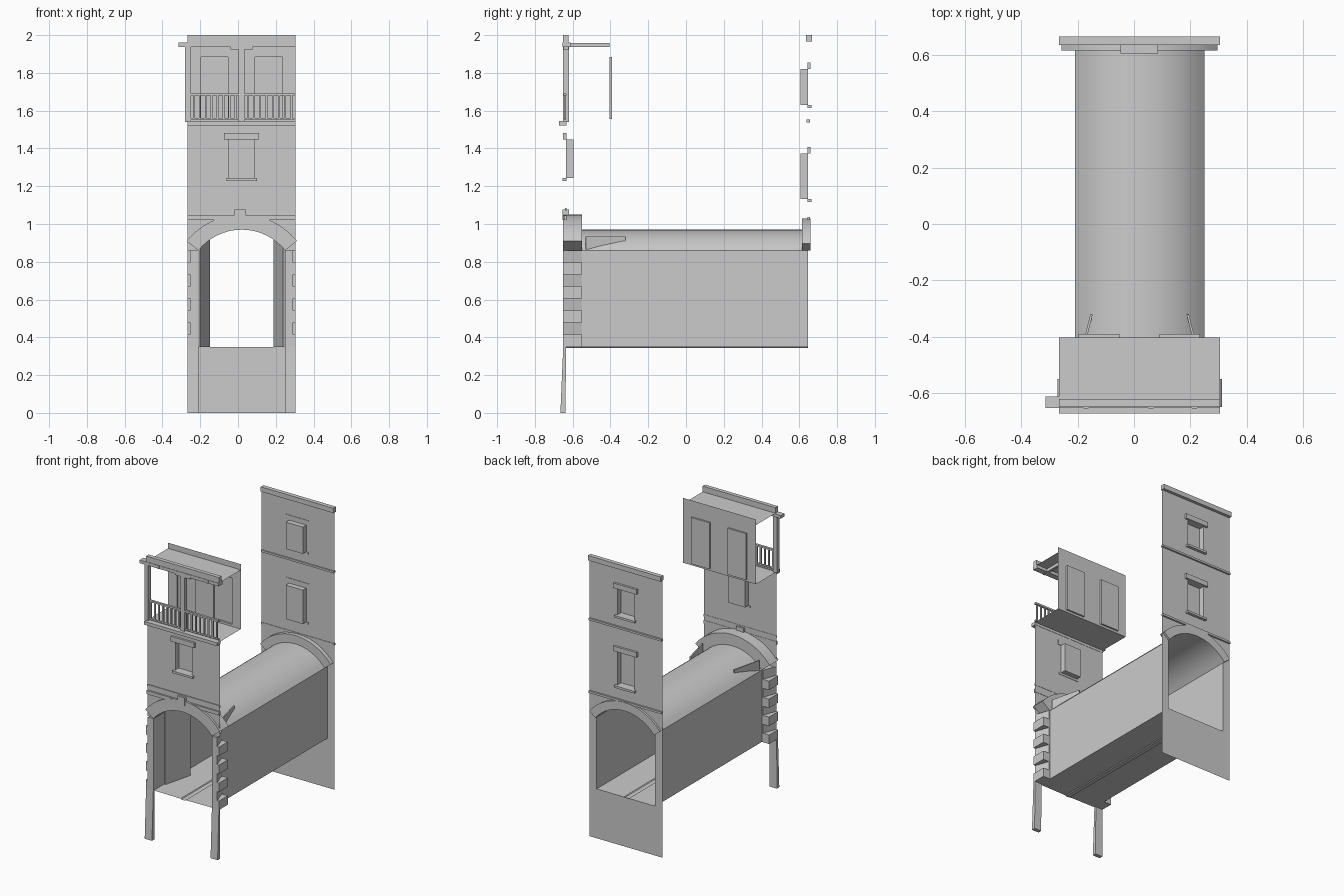
import bpy, bmesh, math

if "Cube" in bpy.data.objects:
    bpy.data.objects.remove(bpy.data.objects["Cube"])

CX = 0.02                       # centre of the passage
X0, X1 = -0.267, 0.305          # facade sides
FY, BY = -0.635, 0.645          # front and back wall planes
AZ, A0 = 0.675, math.radians(38.8)   # arch centre height, springing angle


def finish(name, bm, smooth=False):
    bmesh.ops.recalc_face_normals(bm, faces=bm.faces[:])
    me = bpy.data.meshes.new(name)
    bm.to_mesh(me)
    bm.free()
    ob = bpy.data.objects.new(name, me)
    bpy.context.collection.objects.link(ob)
    if smooth:
        bpy.ops.object.select_all(action='DESELECT')
        ob.select_set(True)
        bpy.context.view_layer.objects.active = ob
        bpy.ops.object.shade_smooth_by_angle(angle=math.radians(30))
    return ob


def add_hull(bm, bottom, top, closed=True):
    """Connect two matching point loops; optionally cap both ends."""
    a = [bm.verts.new(p) for p in bottom]
    b = [bm.verts.new(p) for p in top]
    n = len(a)
    for i in range(n):
        j = (i + 1) % n
        bm.faces.new((a[i], a[j], b[j], b[i]))
    if closed:
        bm.faces.new(a)
    bm.faces.new(b)


def add_box(bm, x0, x1, y0, y1, z0, z1):
    add_hull(bm, [(x0, y0, z0), (x1, y0, z0), (x1, y1, z0), (x0, y1, z0)],
             [(x0, y0, z1), (x1, y0, z1), (x1, y1, z1), (x0, y1, z1)])


def boxes(name, *dims):
    bm = bmesh.new()
    for d in dims:
        add_box(bm, *d)
    return finish(name, bm)


def arc(r, n=16):
    """Arch points from right to left as (x, z)."""
    step = (math.pi - 2 * A0) / n
    return [(CX + r * math.cos(A0 + i * step), AZ + r * math.sin(A0 + i * step))
            for i in range(n + 1)]


def rect(x0, x1, z0, z1):
    return [(x0, z0), (x1, z0), (x1, z1), (x0, z1)]


def wall(name, y, *loops):
    """Flat wall: first loop is the outline, the others are openings."""
    bm = bmesh.new()
    edges = []
    for loop in loops:
        vs = [bm.verts.new((x, y, z)) for x, z in loop]
        edges += [bm.edges.new((vs[i], vs[i - 1])) for i in range(len(vs))]
    bmesh.ops.triangle_fill(bm, use_beauty=True, use_dissolve=False,
                            edges=edges, normal=(0, -1, 0))
    return finish(name, bm)


def arch_trim(name, r_out, y0, y1):
    prof = arc(0.295) + arc(r_out)[::-1]
    bm = bmesh.new()
    add_hull(bm, [(x, y0, z) for x, z in prof], [(x, y1, z) for x, z in prof])
    return finish(name, bm, True)


def window(name, wy, s, z0, z1):
    """Recess sunk inward with lintel and sill; s is the outward y direction."""
    bm = bmesh.new()
    r = rect(-0.048, 0.085, z0, z1)
    add_hull(bm, [(x, wy, z) for x, z in r],
             [(x, wy - s * 0.04, z) for x, z in r], closed=False)
    finish(name + "_recess", bm)
    boxes(name + "_trim",
          (-0.073, 0.11, *sorted((wy - s * .003, wy + s * .015)), z1, z1 + 0.035),
          (-0.06, 0.10, *sorted((wy - s * .003, wy + s * .02)), z0 - 0.015, z0))
    return r


# Windows
front_win = window("front_window", FY, -1, 1.243, 1.447)
back_win1 = window("back_lower_window", BY, 1, 1.132, 1.373)
back_win2 = window("back_upper_window", BY, 1, 1.63, 1.82)

# Facade walls
spring = arc(0.295)
wall("front_wall", FY,
     [(X1, spring[0][1])] + spring + [(X0, spring[-1][1]), (X0, 1.54), (X1, 1.54)],
     front_win)
wall("back_wall", BY, rect(X0, X1, 0, 2.0),
     spring + [(spring[-1][0], 0.35), (spring[0][0], 0.35)], back_win1, back_win2)

# Arch trims and keystone
arch_trim("front_arch", 0.375, -0.65, -0.55)
arch_trim("back_arch", 0.355, 0.615, 0.66)
boxes("keystone", (-0.018, 0.04, -0.655, -0.62, 1.02, 1.077))

# Passage walls and vault
bm = bmesh.new()
prof = [(spring[0][0], 0.35)] + spring + [(spring[-1][0], 0.35)]
rows = [[bm.verts.new((x, y, z)) for x, z in prof] for y in (-0.55, BY)]
for i in range(len(prof) - 1):
    bm.faces.new((rows[0][i], rows[0][i + 1], rows[1][i + 1], rows[1][i]))
finish("passage_vault", bm, True)

# Passage floor with a shallow gutter
bm = bmesh.new()
prof = [(-0.21, 0.35), (0.0, 0.348), (0.005, 0.343), (0.035, 0.343), (0.04, 0.348), (0.25, 0.35)]
rows = [[bm.verts.new((x, y, z)) for x, z in prof] for y in (-0.645, BY)]
for i in range(len(prof) - 1):
    bm.faces.new((rows[0][i], rows[0][i + 1], rows[1][i + 1], rows[1][i]))
finish("passage_floor", bm)

# Both sides: quoins, battered foot and open gate leaf
for side, s, xi, xo in (("left", -1, -0.21, X0), ("right", 1, 0.25, X1)):
    bm = bmesh.new()
    h = 0.51 / 8
    for k in range(8):
        z0, z1 = 0.35 + k * h, 0.35 + (k + 1) * h
        front, back = (xo, xo) if k % 2 == 0 else (xo - s * 0.013, xi + s * 0.008)
        plan = [(xi, -0.65), (front, -0.65), (back, -0.55), (xi, -0.55)]
        add_hull(bm, [(x, y, z0) for x, y in plan], [(x, y, z1) for x, y in plan])
    finish(side + "_quoins", bm)

    bm = bmesh.new()
    add_hull(bm, [(xi, -0.665, 0), (xo, -0.665, 0), (xo, -0.638, 0), (xi, -0.638, 0)],
             [(xi, -0.65, 0.35), (xo, -0.65, 0.35), (xo, -0.635, 0.35), (xi, -0.635, 0.35)])
    finish(side + "_foot", bm)

    a, b = xi - s * 0.003, xi - s * 0.055
    plan = [(a, -0.53), (b, -0.32), (b - s * 0.008, -0.322), (a - s * 0.008, -0.532)]
    bm = bmesh.new()
    add_hull(bm, [(x, y, 0.35) for x, y in plan], [(x, y, 0.935) for x, y in plan])
    finish(side + "_gate_leaf", bm)

# Horizontal bands
boxes("front_bands",
      (X0, X1, -0.647, FY + .002, 1.02, 1.045),
      (X0, X1, -0.641, FY + .002, 1.072, 1.086),
      (X0, X1, -0.672, FY + .002, 1.522, 1.545))
boxes("back_bands",
      (X0, X1, BY - .003, 0.657, 1.022, 1.037),
      (X0, X1, BY - .008, 0.657, 1.538, 1.552),
      (X0, X1, 0.636, 0.666, 1.966, 2.0))

# Balcony shell: floor, rear wall and ceiling
doors = [rect(-0.197, -0.052, 1.556, 1.885), rect(0.09, 0.235, 1.556, 1.885)]
wall("balcony_rear_wall", -0.403, rect(X0, X1, 1.54, 2.0), *doors)
for name, z in (("balcony_floor", 1.54), ("balcony_ceiling", 1.96)):
    bm = bmesh.new()
    bm.faces.new([bm.verts.new(p) for p in
                  ((X0, -0.64, z), (X1, -0.64, z), (X1, -0.403, z), (X0, -0.403, z))])
    finish(name, bm)
for i, r in enumerate(doors):
    bm = bmesh.new()
    add_hull(bm, [(x, -0.405, z) for x, z in r], [(x, -0.391, z) for x, z in r], False)
    finish("balcony_door_%d" % (i + 1), bm)

# Balcony timber: fascia, beams, posts
boxes("balcony_fascia", (X0, X1, -0.65, -0.622, 1.958, 2.0))
boxes("balcony_front_beam", (-0.315, X1, -0.653, -0.612, 1.938, 1.96))
boxes("balcony_joists", *[(x - .009, x + .009, -0.655, -0.405, 1.936, 1.958)
                          for x in (-0.17, 0.06, 0.215)])
boxes("balcony_posts",
      (-0.28, -0.25, -0.65, -0.62, 1.54, 1.94),
      (0.003, 0.035, -0.65, -0.62, 1.54, 1.94),
      (-0.04, 0.078, -0.648, -0.622, 1.925, 1.94))

# Balcony railing
rail = []
for x0, x1 in ((-0.25, 0.003), (0.035, 0.3)):
    rail += [(x0, x1, -0.648, -0.632, 1.68, 1.692), (x0, x1, -0.645, -0.635, 1.552, 1.562)]
    n = 8
    for k in range(n):
        x = x0 + (k + 0.5) * (x1 - x0) / n
        rail.append((x - .005, x + .005, -0.645, -0.635, 1.56, 1.682))
boxes("balcony_railing", *rail)
